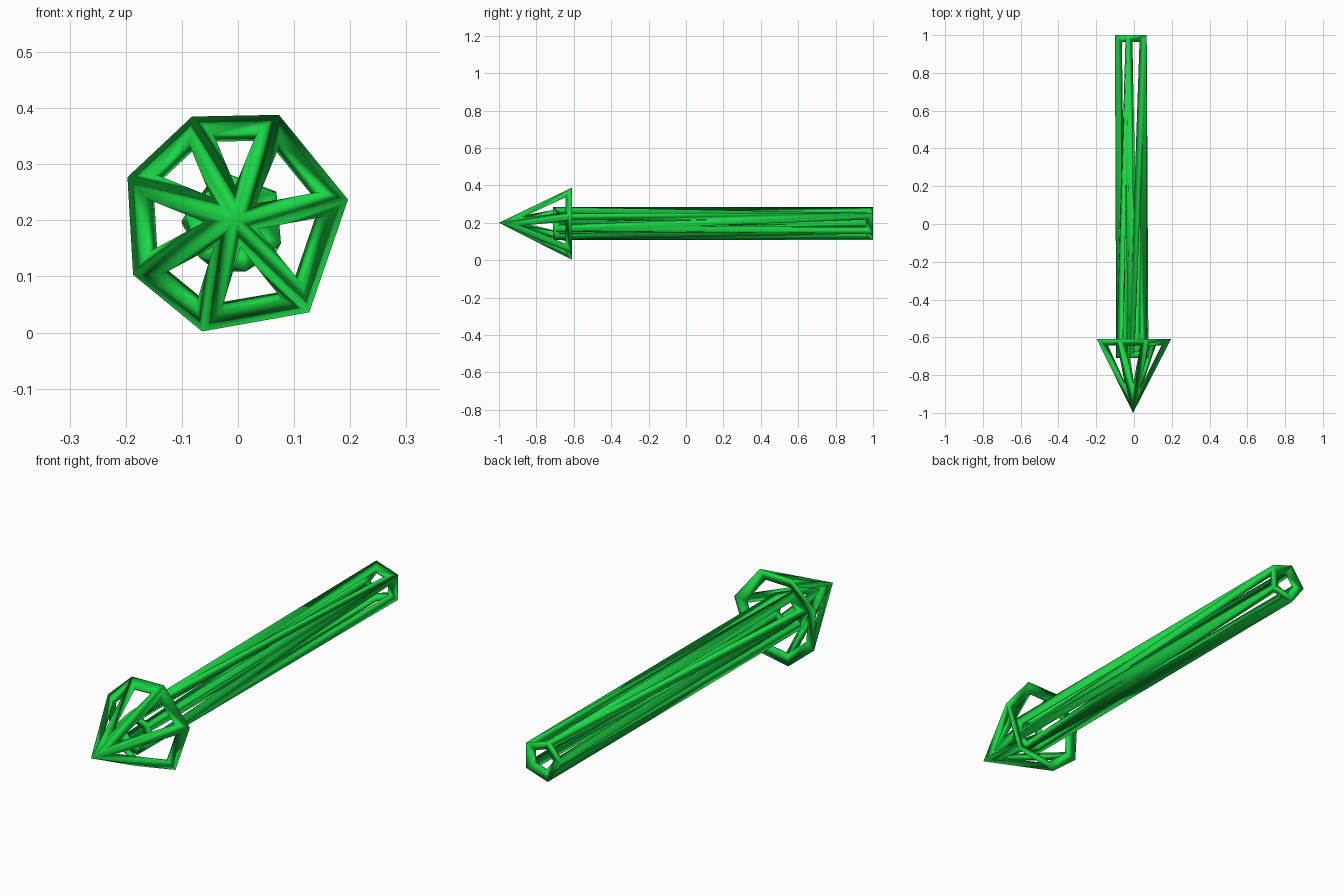
import bpy, bmesh
from math import cos, sin, radians

if "Cube" in bpy.data.objects:
    bpy.data.objects.remove(bpy.data.objects["Cube"])

green = bpy.data.materials.new("green")
green.diffuse_color = (0.01, 0.68, 0.06, 1)
green.use_nodes = True
green.node_tree.nodes["Principled BSDF"].inputs["Base Color"].default_value = green.diffuse_color


def strut_cage(name, points, thickness):
    """Convex cage of struts around the points; flat end caps stay open polygons."""
    bm = bmesh.new()
    for p in points:
        bm.verts.new(p)
    bmesh.ops.convex_hull(bm, input=bm.verts)
    for y in {p[1] for p in points}:
        cap = [f for f in bm.faces if all(abs(v.co.y - y) < 1e-5 for v in f.verts)]
        if len(cap) > 1:
            bmesh.ops.dissolve_faces(bm, faces=cap)
    bmesh.ops.recalc_face_normals(bm, faces=bm.faces)
    for f in bm.faces:
        f.smooth = True
    me = bpy.data.meshes.new(name)
    bm.to_mesh(me)
    bm.free()
    me.materials.append(green)
    ob = bpy.data.objects.new(name, me)
    bpy.context.collection.objects.link(ob)
    wire = ob.modifiers.new("struts", 'WIREFRAME')
    wire.thickness = thickness
    wire.offset = -1
    wire.use_even_offset = True
    return ob


def ring(angles, y, r, cx=-0.005, cz=0.197):
    return [(cx + r * cos(radians(a)), y, cz + r * sin(radians(a))) for a in angles]


# Arrow head: seven-sided pyramid with slightly uneven base
base = [(-0.082, 0.385), (0.073, 0.388), (0.196, 0.237), (0.127, 0.036),
        (-0.064, 0.002), (-0.187, 0.103), (-0.197, 0.277)]
strut_cage("arrow_head", [(x, -0.61, z) for x, z in base] + [(-0.005, -1, 0.2)], 0.05)

# Shaft: six-sided at the head end, five-sided at the tail, joined by long triangles
front = ring((35, -25, -78, -135, 172, 102), -0.71, 0.09)
back = ring((36, -36, -108, 180, 108), 1.0, 0.093, cx=-0.008)
strut_cage("arrow_shaft", front + back, 0.046)
